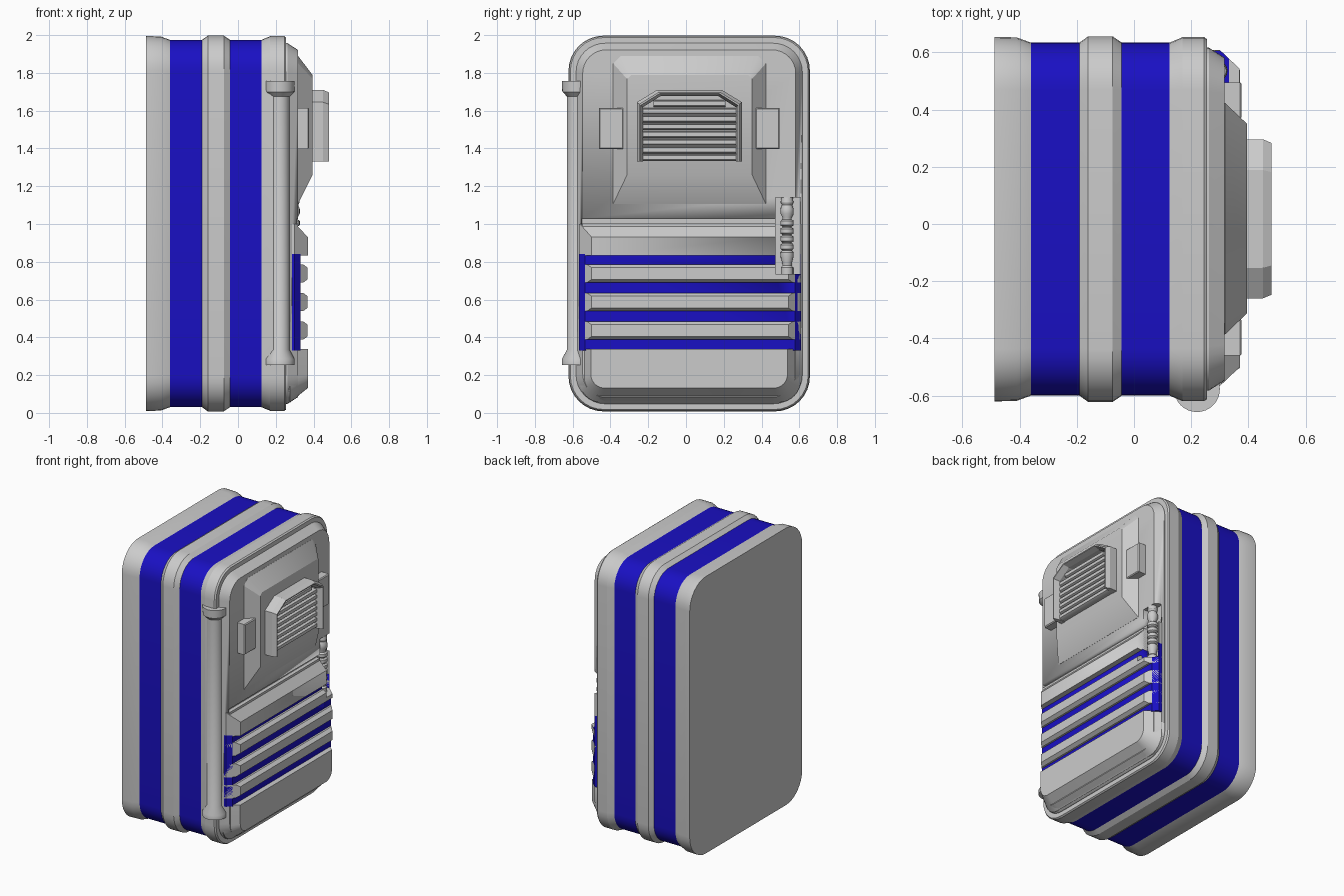
import bpy, bmesh
from math import sin, cos, pi

if "Cube" in bpy.data.objects:
    bpy.data.objects.remove(bpy.data.objects["Cube"])

blue = bpy.data.materials.new("blue")
blue.diffuse_color = (0.01, 0.005, 0.55, 1)
blue.use_nodes = True
blue.node_tree.nodes["Principled BSDF"].inputs["Base Color"].default_value = blue.diffuse_color


def loft(name, sections, mat=None, angle=30):
    """Skin a list of equal-length closed loops and cap both ends."""
    bm = bmesh.new()
    rings = [[bm.verts.new(p) for p in s] for s in sections]
    n = len(rings[0])
    for a, b in zip(rings, rings[1:]):
        for i in range(n):
            j = (i + 1) % n
            bm.faces.new((a[i], a[j], b[j], b[i]))
    bm.faces.new(rings[0])
    bm.faces.new(rings[-1])
    bmesh.ops.recalc_face_normals(bm, faces=bm.faces)
    me = bpy.data.meshes.new(name)
    bm.to_mesh(me)
    bm.free()
    ob = bpy.data.objects.new(name, me)
    bpy.context.collection.objects.link(ob)
    if mat:
        me.materials.append(mat)
    bpy.ops.object.select_all(action='DESELECT')
    ob.select_set(True)
    bpy.context.view_layer.objects.active = ob
    bpy.ops.object.shade_smooth_by_angle(angle=angle * pi / 180)
    return ob


def outline(x, y0, y1, z0, z1, rt=0, rb=0, n=8):
    """Rounded rectangle facing +x, with top and bottom corner radii."""
    pts = []
    for k, (y, z, sy, sz, r) in enumerate([(y1, z1, -1, -1, rt), (y0, z1, 1, -1, rt),
                                           (y0, z0, 1, 1, rb), (y1, z0, -1, 1, rb)]):
        if r == 0:
            pts.append((x, y, z))
            continue
        for i in range(n + 1):
            a = (k + i / n) * pi / 2
            pts.append((x, y + sy * r + r * cos(a), z + sz * r + r * sin(a)))
    return pts


def case(x, inset):
    r = max(0.185 - inset * 0.8, 0.05)
    return outline(x, -0.622 + inset, 0.656 - inset, 0.008 + inset, 1.997 - inset, r, r)


def box(name, x0, x1, y0, y1, z0, z1):
    return loft(name, [outline(x, y0, y1, z0, z1) for x in (x0, x1)])


def hexa(z, xf):
    """Horizontal slice of the lower front block with chamfered sides."""
    d = 0.95 * (xf - 0.30)
    return [(0.25, -0.566, z), (0.30, -0.566, z), (xf, -0.566 + d, z),
            (xf, 0.608 - d, z), (0.30, 0.608, z), (0.25, 0.608, z)]


def lathe(name, x, y, profile, n=24):
    return loft(name, [[(x + r * cos(2 * pi * i / n), y + r * sin(2 * pi * i / n), z)
                        for i in range(n)] for z, r in profile])


def cut(ob, cutter):
    m = ob.modifiers.new("cut", 'BOOLEAN')
    m.operation = 'DIFFERENCE'
    m.solver = 'EXACT'
    m.object = cutter
    bpy.context.view_layer.objects.active = ob
    bpy.ops.object.modifier_apply(modifier=m.name)


# Main case: blue core wrapped by three grey shells
loft("blue_core", [case(-0.45, 0.022), case(0.2, 0.022)], blue)
for name, prof in {
    "back_shell": [(-0.487, 0.002), (-0.41, 0.004), (-0.355, 0.024)],
    "middle_rib": [(-0.193, 0.024), (-0.16, 0), (-0.075, 0), (-0.04, 0.024)],
    "front_shell": [(0.12, 0.024), (0.17, 0.003), (0.245, 0.003), (0.255, 0.01)],
}.items():
    loft(name, [case(x, i) for x, i in prof], angle=20)
panel = loft("front_panel", [case(0.24, 0.04), case(0.262, 0.04), case(0.317, 0.075)])

# Lower front block: foot, ribs, blue backing and sloped ledge
loft("lower_block", [outline(0.24, -0.566, 0.608, 0.055, 0.337, 0, 0.12),
                     outline(0.275, -0.566, 0.608, 0.055, 0.337, 0, 0.12),
                     outline(0.37, -0.503, 0.537, 0.132, 0.337, 0, 0.07)])
backing = loft("blue_rib_backing", [hexa(0.33, 0.332), hexa(0.84, 0.332)], blue)
ribs = []
for i in range(3):
    z = 0.388 + i * 0.151
    ribs.append(loft("front_rib", [hexa(z, 0.345), hexa(z + 0.017, 0.369),
                                   hexa(z + 0.079, 0.369), hexa(z + 0.096, 0.345)]))
ledge = loft("sloped_ledge", [hexa(0.832, 0.37), hexa(0.93, 0.37), hexa(1.0, 0.305)])

# Recess for the grip and the seam above the ledge
recess = box("recess_cutter", 0.265, 0.5, 0.475, 0.605, 0.735, 1.14)
seam = box("seam_cutter", 0.29, 0.5, -0.55, 0.48, 1.003, 1.03)
for ob in (panel, ledge, backing, ribs[2]):
    cut(ob, recess)
cut(panel, seam)
for c in (recess, seam):
    bpy.data.objects.remove(c)

# Ringed grip inside the recess
rings = []
for i in range(4):
    z = 0.86 + i * 0.042
    rings += [(z, 0.024), (z + 0.008, 0.035), (z + 0.03, 0.035), (z + 0.038, 0.024)]
lathe("ringed_grip", 0.292, 0.535,
      [(0.735, 0.033), (0.77, 0.033), (0.78, 0.024), (0.80, 0.027), (0.83, 0.035), (0.85, 0.034)]
      + rings + [(1.035, 0.025), (1.055, 0.035), (1.08, 0.035), (1.10, 0.027),
                 (1.115, 0.034), (1.14, 0.03)], 16)

# Flanged tube along the front edge
lathe("side_tube", 0.22, -0.577,
      [(0.254, 0.08), (0.285, 0.08), (0.335, 0.053), (1.675, 0.053),
       (1.70, 0.078), (1.756, 0.08)], 32)

# Raised housing with side clips
loft("raised_housing", [outline(0.30, -0.386, 0.423, 1.106, 1.89, 0.04, 0, 1),
                        outline(0.318, -0.386, 0.423, 1.106, 1.89, 0.04, 0, 1),
                        outline(0.395, -0.312, 0.35, 1.26, 1.788, 0.02, 0, 1)])
for y0, y1 in ((-0.46, -0.33), (0.367, 0.495)):
    loft("side_clip", [outline(x, y0 + b, y1 - b, 1.397 + b, 1.615 - b)
                       for x, b in ((0.30, 0), (0.37, 0), (0.376, 0.006))])

# Vent hood, open at the bottom
path = [(-0.26, 1.33), (-0.26, 1.645), (-0.153, 1.71),
        (0.189, 1.71), (0.296, 1.645), (0.296, 1.33)]
hood = [(0.385, 0), (0.45, 0), (0.481, 0.013), (0.481, 0.02), (0.44, 0.032), (0.385, 0.032)]
loft("vent_hood", [[(x, 0.018 + (y - 0.018) * (1 - t / 0.278),
                     1.33 + (z - 1.33) * (1 - t / 0.38)) for x, t in hood]
                   for y, z in path], angle=15)

# Vent slats
for i in range(8):
    z = 1.333 + i * 0.041
    w = 0.25 - max(0, z + 0.037 - 1.615) * 1.4
    loft("vent_slat", [[(0.385, y, z), (0.425, y, z), (0.44, y, z + 0.008),
                        (0.44, y, z + 0.03), (0.385, y, z + 0.037)]
                       for y in (0.018 - w, 0.018 + w)])
